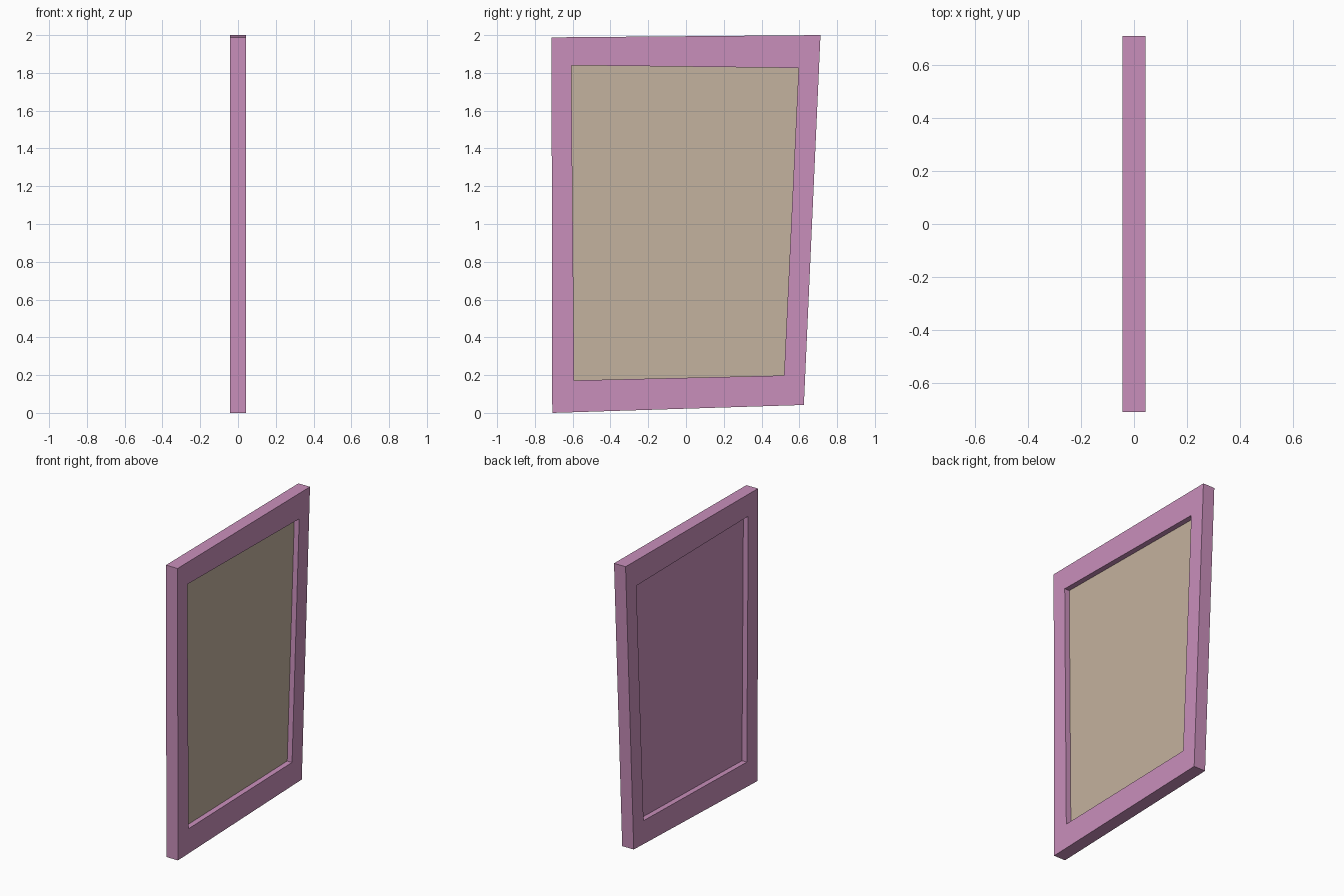
import bpy, bmesh

cube = bpy.data.objects.get("Cube")
if cube:
    bpy.data.objects.remove(cube, do_unlink=True)


def material(name, rgb):
    mat = bpy.data.materials.new(name)
    mat.use_nodes = True
    mat.diffuse_color = (*rgb, 1)
    mat.node_tree.nodes["Principled BSDF"].inputs["Base Color"].default_value = (*rgb, 1)
    return mat


pink = material("mauve_pink", (0.584, 0.275, 0.497))
tan = material("canvas_tan", (0.552, 0.445, 0.342))

# Slightly crooked outlines as (y, z) corners
OUTER = [(-0.708, 0), (0.624, 0.042), (0.712, 2.0), (-0.712, 1.988)]
INNER = [(-0.592, 0.172), (0.519, 0.198), (0.596, 1.826), (-0.607, 1.84)]
FRAME_X = 0.0435
PANEL_X = 0.007


def ring(bm, outline, x):
    return [bm.verts.new((x, y, z)) for y, z in outline]


def bridge(bm, a, b):
    for i in range(4):
        j = (i + 1) % 4
        bm.faces.new((a[i], a[j], b[j], b[i]))


def finish(bm, name, mats):
    bmesh.ops.recalc_face_normals(bm, faces=bm.faces)
    bm.normal_update()
    mesh = bpy.data.meshes.new(name)
    for mat in mats:
        mesh.materials.append(mat)
    if len(mats) > 1:
        # Second colour only on the picture side
        for f in bm.faces:
            f.material_index = int(f.normal.x > 0.5)
    bm.to_mesh(mesh)
    bm.free()
    obj = bpy.data.objects.new(name, mesh)
    bpy.context.collection.objects.link(obj)


# Frame: closed loop of four rings
bm = bmesh.new()
rings = [ring(bm, OUTER, -FRAME_X), ring(bm, OUTER, FRAME_X),
         ring(bm, INNER, FRAME_X), ring(bm, INNER, -FRAME_X)]
for k in range(4):
    bridge(bm, rings[k], rings[(k + 1) % 4])
finish(bm, "frame", [pink])

# Thin panel recessed on both sides
bm = bmesh.new()
back, front = ring(bm, INNER, -PANEL_X), ring(bm, INNER, PANEL_X)
bridge(bm, back, front)
bm.faces.new(back)
bm.faces.new(front)
finish(bm, "picture_panel", [pink, tan])
